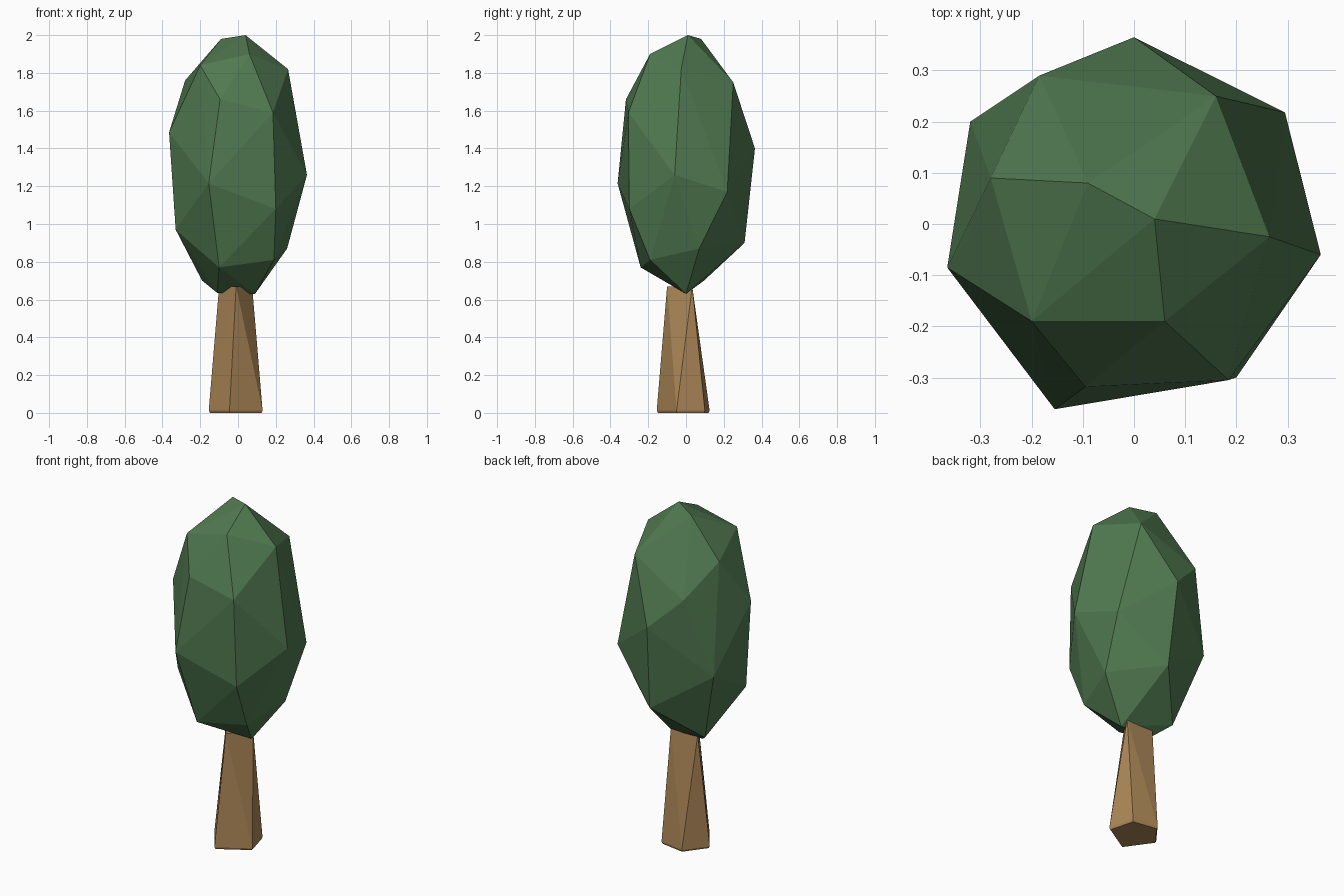
import bpy, bmesh

if "Cube" in bpy.data.objects:
    bpy.data.objects.remove(bpy.data.objects["Cube"])


def material(name, color):
    m = bpy.data.materials.new(name)
    m.diffuse_color = (*color, 1)
    m.use_nodes = True
    m.node_tree.nodes["Principled BSDF"].inputs["Base Color"].default_value = m.diffuse_color
    return m


def faceted(name, points, mat):
    """Flat-shaded solid wrapped tightly around a few corner points."""
    bm = bmesh.new()
    for p in points:
        bm.verts.new(p)
    res = bmesh.ops.convex_hull(bm, input=bm.verts)
    spare = {v for v in res["geom_interior"] if isinstance(v, bmesh.types.BMVert)}
    bmesh.ops.delete(bm, geom=list(spare), context='VERTS')
    bmesh.ops.recalc_face_normals(bm, faces=bm.faces)
    mesh = bpy.data.meshes.new(name)
    bm.to_mesh(mesh)
    bm.free()
    mesh.materials.append(mat)
    obj = bpy.data.objects.new(name, mesh)
    bpy.context.collection.objects.link(obj)
    return obj


leaf_green = material("leaf green", (0.08, 0.19, 0.08))
bark_brown = material("bark brown", (0.41, 0.24, 0.095))

# Foliage: irregular egg-shaped crown, listed from the tip down
crown = [
    (0.04, 0.01, 2.0), (-0.09, 0.08, 1.98), (0.06, -0.19, 1.90),
    (-0.20, -0.19, 1.84), (0.265, -0.025, 1.82), (-0.28, 0.09, 1.76),
    (0.16, 0.25, 1.75), (-0.095, -0.318, 1.66), (0.185, -0.305, 1.59),
    (-0.185, 0.29, 1.58), (-0.365, -0.085, 1.485), (0.0, 0.365, 1.40),
    (0.365, -0.06, 1.26), (-0.155, -0.362, 1.215), (0.295, 0.218, 1.17),
    (-0.32, 0.20, 1.13), (0.20, -0.30, 1.08), (-0.33, -0.09, 0.97),
    (0.02, 0.31, 0.90), (0.26, 0.07, 0.87), (0.19, -0.19, 0.81),
    (-0.10, -0.24, 0.77), (-0.19, 0.095, 0.70), (-0.11, 0.0, 0.635),
    (0.09, 0.0, 0.63),
]
faceted("foliage", crown, leaf_green)

# Trunk: five-sided foot with a thin bevel, narrowing to a three-sided top
foot = [(-0.045, -0.155), (0.13, -0.05), (0.09, 0.10), (-0.06, 0.125), (-0.155, 0.0)]
top = [(-0.01, -0.10), (0.075, 0.033), (-0.10, 0.033)]
faceted("trunk",
        [(x * 0.96, y * 0.96, 0) for x, y in foot]
        + [(x, y, 0.012) for x, y in foot]
        + [(x, y, 0.67) for x, y in top], bark_brown)
